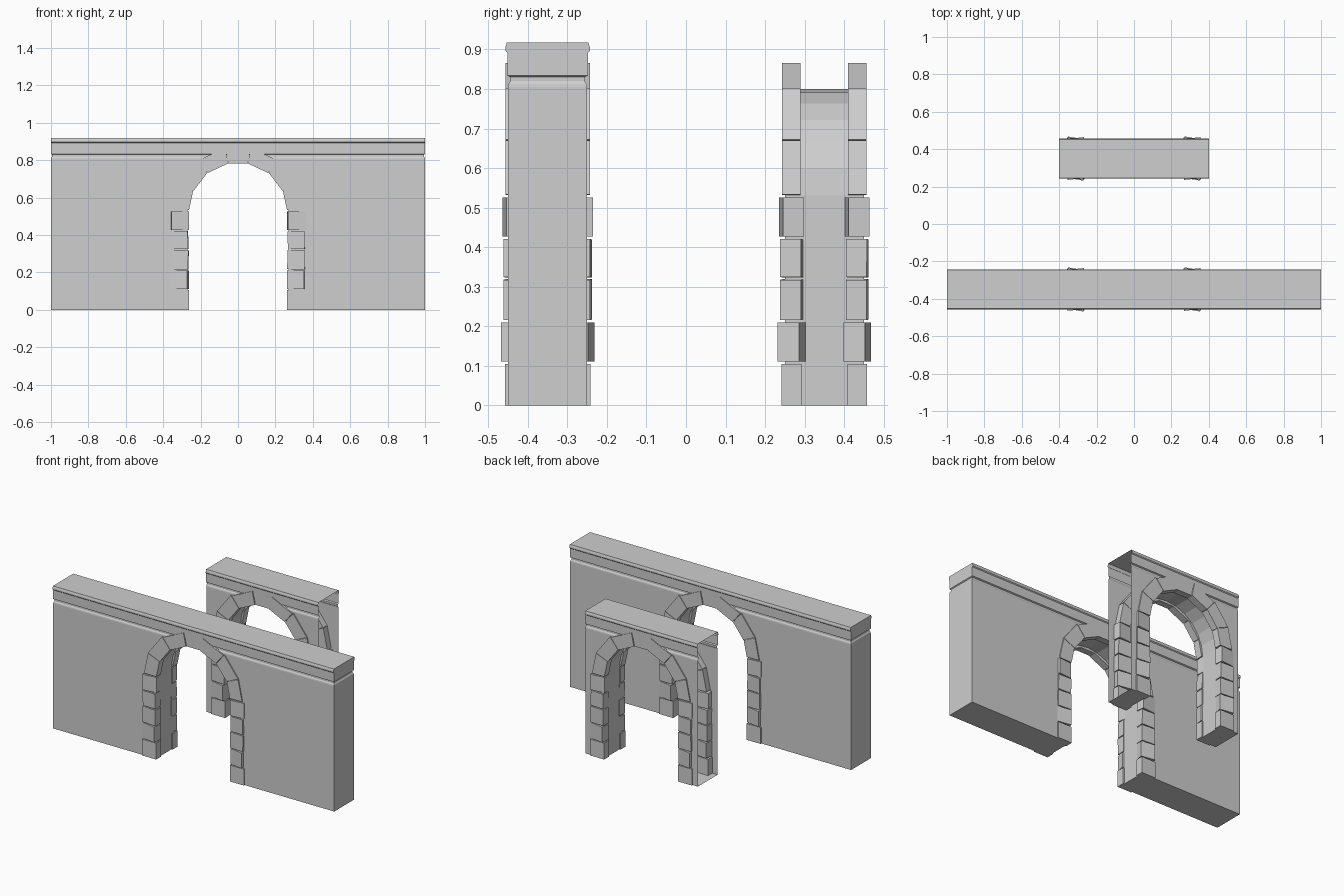
import bpy, bmesh, math
from mathutils import Matrix, Vector

cube = bpy.data.objects.get("Cube")
if cube:
    bpy.data.objects.remove(cube, do_unlink=True)

stone_grey = bpy.data.materials.new("stone_grey")
stone_grey.use_nodes = True
stone_grey.diffuse_color = (0.62, 0.62, 0.62, 1)
stone_grey.node_tree.nodes["Principled BSDF"].inputs["Base Color"].default_value = (0.62, 0.62, 0.62, 1)

HALF = 0.1       # half wall thickness
SPRING = 0.53    # height where the arch starts
RADIUS = 0.27    # arch opening radius
BASE_Z = 0.805   # underside of the cornice


def finish(bm, name):
    mesh = bpy.data.meshes.new(name)
    bm.to_mesh(mesh)
    bm.free()
    mesh.materials.append(stone_grey)
    ob = bpy.data.objects.new(name, mesh)
    bpy.context.collection.objects.link(ob)
    return ob


def wall(name, length, yc, closed):
    """Arched wall with a grooved cornice; the ends can be left open."""
    bm = bmesh.new()
    angles = [math.pi * (1 - i / 12) for i in range(13)]
    arch = [(RADIUS * math.cos(a), SPRING + RADIUS * math.sin(a)) for a in angles]
    # Lower and upper edge of each wall face, from left to right
    lower = [(-length, 0), (-RADIUS, 0)] + arch + [(RADIUS, 0), (length, 0)]
    upper = [(-length, BASE_Z)] + [(x, BASE_Z) for x, z in arch] + [(length, BASE_Z)]
    sheets = []
    for y in (yc - HALF, yc + HALF):
        low = [bm.verts.new((x, y, z)) for x, z in lower]
        top = [bm.verts.new((x, y, z)) for x, z in upper]
        faces = [[low[0], low[1], low[2], top[1], top[0]],
                 [low[-3], low[-2], low[-1], top[-1], top[-2]]]
        for i in range(1, len(arch)):
            faces.append([low[i + 1], low[i + 2], top[i + 1], top[i]])
        for f in faces:
            bm.faces.new(f if y < yc else f[::-1])
        sheets.append((low, top))
    (f_low, f_top), (b_low, b_top) = sheets
    # Feet, jambs and soffit
    for i in range(len(lower) - 1):
        bm.faces.new((f_low[i + 1], f_low[i], b_low[i], b_low[i + 1]))
    if closed:
        bm.faces.new((f_low[0], f_top[0], b_top[0], b_low[0]))
        bm.faces.new((f_low[-1], b_low[-1], b_top[-1], f_top[-1]))
    # Cornice rings: height and outward offset
    ring = None
    for z, off in ((BASE_Z, 0), (0.812, -0.001), (0.82, -0.006), (0.83, -0.006),
                   (0.834, 0.002), (0.892, 0.002), (0.897, 0.007), (0.905, 0.007),
                   (0.918, 0.003)):
        x = length + (min(off, 0) if closed else 0)
        y = HALF + off
        new = [bm.verts.new((sx * x, yc + sy * y, z))
               for sx, sy in ((-1, -1), (1, -1), (1, 1), (-1, 1))]
        if ring:
            for i in range(0, 4, 1 if closed else 2):
                j = (i + 1) % 4
                bm.faces.new((ring[i], ring[j], new[j], new[i]))
        ring = new
    bm.faces.new(ring)
    return finish(bm, name)


def prism(bm, corners, y0, y1):
    """Prism from four x-z corners, running from y0 to y1."""
    a = [bm.verts.new((x, y0, z)) for x, z in corners]
    b = [bm.verts.new((x, y1, z)) for x, z in corners]
    faces = [bm.faces.new(a), bm.faces.new(b[::-1])]
    for i in range(4):
        j = (i + 1) % 4
        faces.append(bm.faces.new((a[j], a[i], b[i], b[j])))
    bmesh.ops.recalc_face_normals(bm, faces=faces)


# Jamb stones: bottom, top, width, depth, turn about z, tilt in degrees
JAMB = ((0.0, 0.105, 0.1, 0.05, 0, 0),
        (0.111, 0.21, 0.092, 0.055, -10, 0),
        (0.216, 0.318, 0.094, 0.053, -3, 1),
        (0.324, 0.42, 0.09, 0.053, -3, -1),
        (0.427, 0.526, 0.093, 0.053, 6, 0))
# Arch stones: start and end angle, inner and outer radius
ARCH = ((0.5, 23.5, 0.262, 0.349), (24, 50.7, 0.26, 0.35), (51.3, 78.5, 0.258, 0.343))


def arch_stones(name, yc, face):
    bm = bmesh.new()
    for side in (-1, 1):
        for z0, z1, w, d, turn, tilt in JAMB:
            centre = Vector((side * 0.312, yc + face * (HALF - 0.017), (z0 + z1) / 2))
            spin = (Matrix.Rotation(math.radians(turn), 4, 'Z')
                    @ Matrix.Rotation(math.radians(tilt), 4, 'Y'))
            size = Matrix.Diagonal((w, d, z1 - z0, 1))
            bmesh.ops.create_cube(bm, size=1, matrix=Matrix.Translation(centre) @ spin @ size)
        for a0, a1, r0, r1 in ARCH:
            pts = [(side * r * math.cos(math.radians(a)), SPRING + r * math.sin(math.radians(a)))
                   for r, a in ((r0, a0), (r1, a0), (r1, a1), (r0, a1))]
            prism(bm, pts, yc + face * 0.06, yc + face * (HALF + 0.007))
    # Keystone tucked under the cornice
    key = ((-0.05, 0.783), (0.05, 0.783), (0.06, 0.837), (-0.06, 0.837))
    prism(bm, key, yc + face * 0.06, yc + face * (HALF + 0.002))
    return finish(bm, name)


# Long front wall and short rear wall, each trimmed on both faces
for label, length, yc, closed in (("front", 1.0, -0.35, True), ("rear", 0.4, 0.35, False)):
    wall(label + "_wall", length, yc, closed)
    arch_stones(label + "_wall_front_stones", yc, -1)
    arch_stones(label + "_wall_back_stones", yc, 1)
